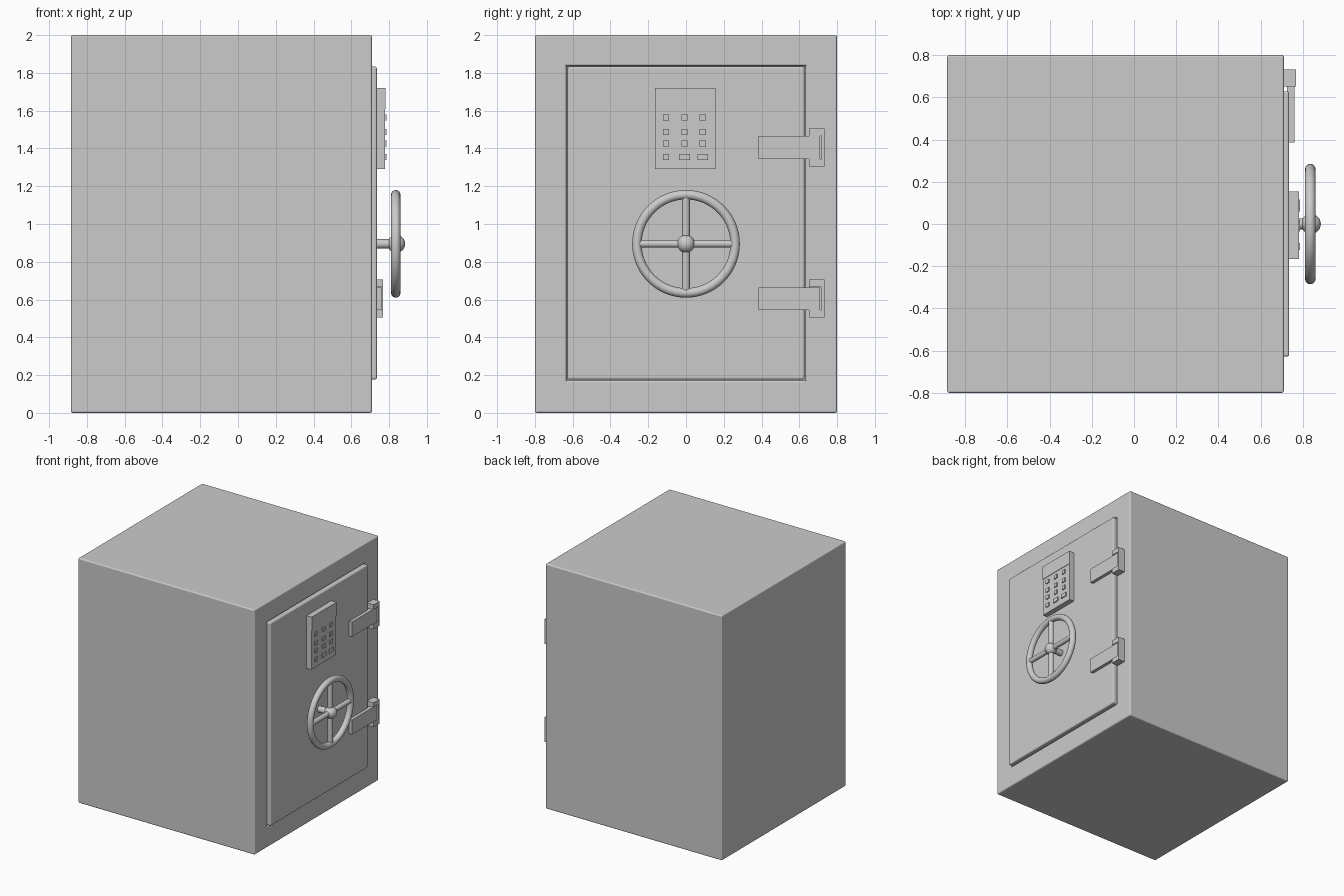
import bpy, math

if "Cube" in bpy.data.objects:
    bpy.data.objects.remove(bpy.data.objects["Cube"])

GREY = (0.6, 0.6, 0.6, 1)
steel = bpy.data.materials.new("grey_steel")
steel.use_nodes = True
steel.diffuse_color = GREY
steel.node_tree.nodes["Principled BSDF"].inputs["Base Color"].default_value = GREY


def finish(name, smooth=False):
    ob = bpy.context.object
    ob.name = name
    ob.data.materials.append(steel)
    if smooth:
        bpy.ops.object.shade_smooth_by_angle(angle=math.radians(40))
    return ob


def box(name, x, y, z, bevel=0):
    """Box from three (low, high) ranges, with optional rounded edges."""
    spans = (x, y, z)
    bpy.ops.mesh.primitive_cube_add(size=1, location=[(a + b) / 2 for a, b in spans])
    ob = bpy.context.object
    ob.scale = [b - a for a, b in spans]
    bpy.ops.object.transform_apply(location=False, rotation=False, scale=True)
    finish(name)
    if bevel:
        round_edges(ob, bevel)
    return ob


def round_edges(ob, width):
    mod = ob.modifiers.new("rounded", 'BEVEL')
    mod.width, mod.segments = width, 3


def cut(ob, x, y, z):
    cutter = box(ob.name + "_cutter", x, y, z)
    cutter.hide_render = True
    cutter.hide_set(True)
    cutter.display_type = 'WIRE'
    mod = ob.modifiers.new("opening", 'BOOLEAN')
    mod.object, mod.solver = cutter, 'EXACT'
    bpy.context.view_layer.objects.active = ob
    bpy.ops.object.modifier_apply(modifier=mod.name)
    bpy.data.objects.remove(cutter)


def rod(name, radius, length, location, rotation):
    bpy.ops.mesh.primitive_cylinder_add(vertices=24, radius=radius, depth=length,
                                        location=location, rotation=rotation)
    return finish(name, True)


# Cabinet with a doorway, and the door standing slightly proud of it
cabinet = box("cabinet", (-0.885, 0.71), (-0.8, 0.8), (0, 2))
cut(cabinet, (0.62, 0.8), (-0.633, 0.633), (0.172, 1.838))
round_edges(cabinet, 0.01)
box("door", (0.6, 0.735), (-0.628, 0.628), (0.177, 1.833), 0.01)

# Hinges: a notched block on the cabinet holding a strap on the door
for name, z in (("lower", 0.605), ("upper", 1.405)):
    block = box(name + "_hinge_block", (0.705, 0.768), (0.652, 0.732), (z - 0.1, z + 0.1))
    cut(block, (0.735, 0.8), (0.6, 0.718), (z - 0.061, z + 0.061))
    box(name + "_hinge_strap", (0.725, 0.761), (0.385, 0.71), (z - 0.06, z + 0.06))

# Keypad: housing with a raised screen strip and a grid of buttons
box("keypad_housing", (0.73, 0.778), (-0.165, 0.155), (1.29, 1.72))
box("keypad_screen", (0.77, 0.782), (-0.165, 0.155), (1.608, 1.72))
for row, z in enumerate((1.563, 1.488, 1.425, 1.355)):
    for col, y in enumerate((-0.106, -0.008, 0.088)):
        half = 0.028 if row == 3 and col else 0.017
        box(f"button_{row}_{col}", (0.77, 0.786), (y - half, y + half), (z - 0.016, z + 0.016))

# Hand wheel: shaft, hub, rim and crossed spokes
WX, WZ = 0.835, 0.895
rod("wheel_shaft", 0.025, 0.11, (0.78, 0, WZ), (0, math.pi / 2, 0))
rod("upright_spokes", 0.02, 0.51, (WX, 0, WZ), (0, 0, 0))
rod("level_spokes", 0.02, 0.51, (WX, 0, WZ), (math.pi / 2, 0, 0))
bpy.ops.mesh.primitive_torus_add(major_radius=0.26, minor_radius=0.025, major_segments=64,
                                 minor_segments=16, location=(WX, 0, WZ),
                                 rotation=(0, math.pi / 2, 0))
finish("wheel_rim", True)
bpy.ops.mesh.primitive_uv_sphere_add(segments=32, ring_count=16, radius=0.047,
                                     location=(0.838, 0, WZ))
finish("wheel_hub", True)
